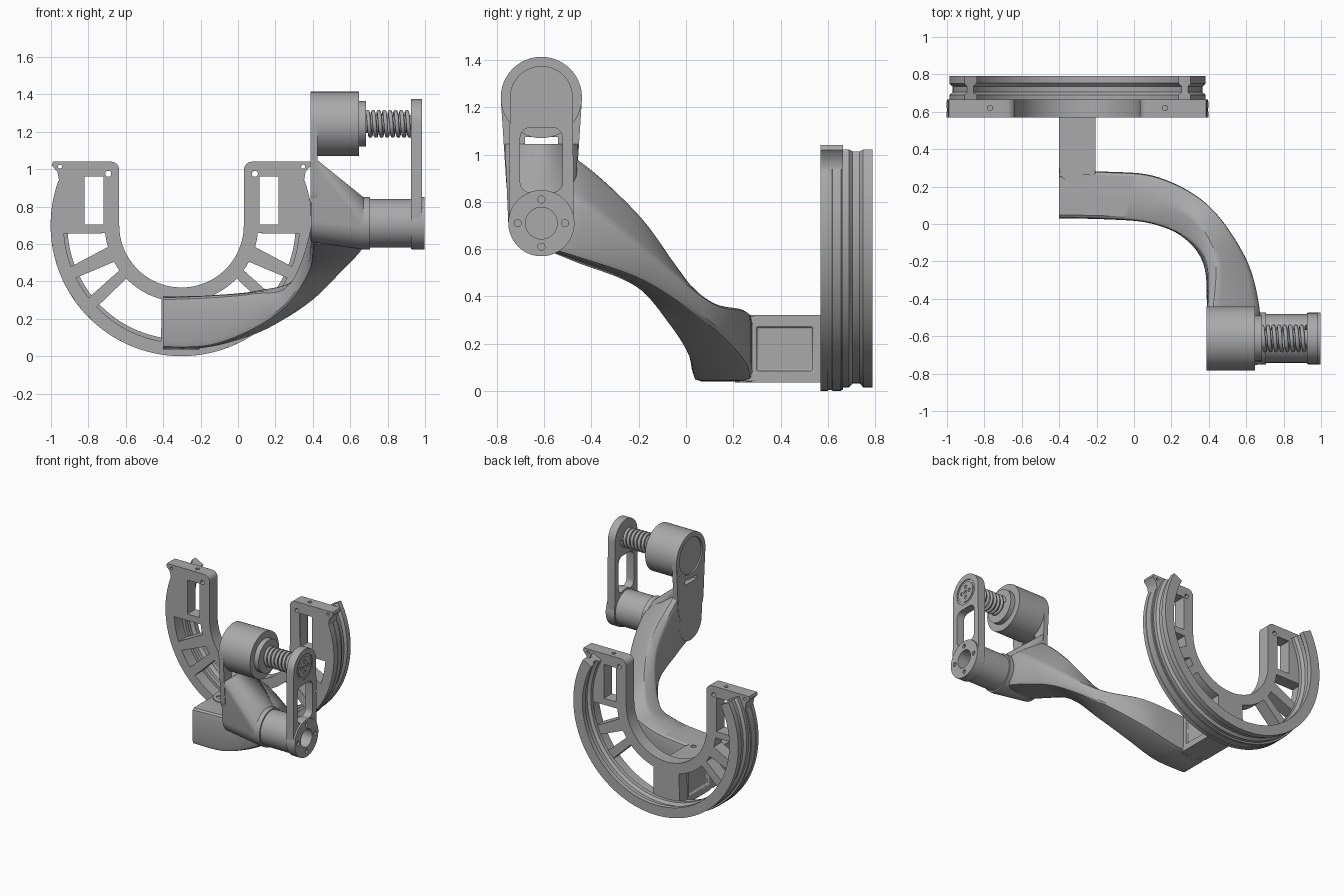
import bpy, bmesh
from math import sin, cos, pi, radians
from mathutils import Vector

cube = bpy.data.objects.get("Cube")
if cube:
    bpy.data.objects.remove(cube, do_unlink=True)

COLOUR = (0.4, 0.4, 0.4, 1)
grey = bpy.data.materials.new("machined grey")
grey.use_nodes = True
grey.diffuse_color = COLOUR
grey.node_tree.nodes["Principled BSDF"].inputs["Base Color"].default_value = COLOUR

RX, RZ = -0.302, 0.70                # ring centre
AY, TOP, LOW = -0.612, 1.242, 0.71   # joint axes: shared y, upper z, lower z
QUARTERS = [0, pi / 2, pi, 3 * pi / 2]

def smooth(ob):
    bpy.ops.object.select_all(action="DESELECT")
    ob.select_set(True)
    bpy.context.view_layer.objects.active = ob
    bpy.ops.object.shade_smooth_by_angle(angle=radians(32))

def finish(name, bm):
    bmesh.ops.remove_doubles(bm, verts=bm.verts, dist=1e-5)
    bmesh.ops.recalc_face_normals(bm, faces=bm.faces)
    me = bpy.data.meshes.new(name)
    bm.to_mesh(me)
    bm.free()
    me.materials.append(grey)
    ob = bpy.data.objects.new(name, me)
    bpy.context.collection.objects.link(ob)
    smooth(ob)
    return ob

def loft(name, rings):
    """Skin closed rings of points and cap both ends."""
    bm = bmesh.new()
    rows = [[bm.verts.new(p) for p in r] for r in rings]
    n = len(rows[0])
    for a, b in zip(rows, rows[1:]):
        for i in range(n):
            bm.faces.new((a[i], a[(i + 1) % n], b[(i + 1) % n], b[i]))
    bm.faces.new(rows[0])
    bm.faces.new(rows[-1])
    return finish(name, bm)

def slab(name, outline, y0, y1):
    """Extrude an xz outline along y."""
    return loft(name, [[(x, y, z) for x, z in outline] for y in (y0, y1)])

def box(name, x0, x1, y0, y1, z0, z1):
    return slab(name, [(x0, z0), (x1, z0), (x1, z1), (x0, z1)], y0, y1)

def circle(axis, c, r, n=48):
    u, v = [Vector([float(a == k) for a in "xyz"]) for k in "xyz" if k != axis]
    return [Vector(c) + r * (cos(2 * pi * i / n) * u + sin(2 * pi * i / n) * v) for i in range(n)]

def lathe_x(name, z, steps):
    """Turned part on a joint axis from (x, radius) steps."""
    return loft(name, [circle("x", (x, AY, z), r) for x, r in steps])

def rod(axis, c, r, length, n=24):
    d = Vector([length / 2 if a == axis else 0 for a in "xyz"])
    return loft("hole_cutter", [circle(axis, Vector(c) + s * d, r, n) for s in (-1, 1)])

def hull(name, points):
    bm = bmesh.new()
    for p in points:
        bm.verts.new(p)
    bmesh.ops.remove_doubles(bm, verts=bm.verts, dist=1e-5)
    bmesh.ops.convex_hull(bm, input=bm.verts)
    bmesh.ops.delete(bm, geom=[v for v in bm.verts if not v.link_faces], context="VERTS")
    bmesh.ops.dissolve_limit(bm, angle_limit=0.01, verts=bm.verts, edges=bm.edges)
    return finish(name, bm)

def cut(ob, *cutters):
    for c in cutters:
        m = ob.modifiers.new("cut", "BOOLEAN")
        m.object, m.operation, m.solver = c, "DIFFERENCE", "EXACT"
        smooth(ob)
        bpy.ops.object.modifier_apply(modifier=m.name)
        bpy.data.objects.remove(c, do_unlink=True)
    smooth(ob)

def soften(ob, width):
    m = ob.modifiers.new("edge", "BEVEL")
    m.width, m.segments, m.limit_method, m.angle_limit = width, 2, "ANGLE", radians(50)

def arc(r, a0, a1, n):
    """Ring points; angle runs from the ring's -x side downwards, in degrees."""
    steps = [radians(a0 + (a1 - a0) * i / n) for i in range(n + 1)]
    return [(RX - r * cos(a), RZ - r * sin(a)) for a in steps]

def mirror(pts):
    return [(2 * RX - x, z) for x, z in reversed(pts)]

# Horseshoe face plate with spoke windows, slots and screw holes
tab = [(-0.68 + 0.045 * sin(radians(a)), 0.995 + 0.045 * cos(radians(a))) for a in range(90, -1, -15)]
tab += [(-0.99, 1.04), (-0.995, 1.02), (-0.965, 0.985)]
plate = slab("horseshoe_plate", tab + arc(0.697, -20, 200, 80) + mirror(tab) + arc(0.333, 180, 0, 48), 0.57, 0.665)
for i0, i1, o0, o1 in [(6, 16.5, 4, 20.5), (28.5, 36, 26.5, 38), (44, 75, 44, 80)]:
    shape = arc(0.41, i0, i1, 10) + arc(0.63, o1, o0, 12)
    cut(plate, slab("cutter", shape, 0.5, 0.7), slab("cutter", mirror(shape), 0.5, 0.7))
for s in (-1, 1):
    x = RX + s * 0.467
    cut(plate, box("cutter", x - 0.051, x + 0.051, 0.5, 0.7, 0.705, 0.96),
        rod("y", (RX + s * 0.392, 0.6, 0.975), 0.016, 0.3),
        rod("y", (RX + s * 0.65, 0.6, 1.013), 0.011, 0.3),
        rod("z", (x, 0.62, 1.04), 0.014, 0.06))
soften(plate, 0.01)

# Grooved rail around the rim, as (radius, y) profiles
rail_front = [(0.70, 0.57), (0.70, 0.60), (0.69, 0.605), (0.69, 0.615), (0.70, 0.62), (0.70, 0.655),
              (0.69, 0.665), (0.61, 0.665), (0.635, 0.66), (0.635, 0.572)]
rail_back = [(0.685, 0.66), (0.685, 0.69), (0.668, 0.705), (0.668, 0.735), (0.685, 0.75), (0.685, 0.79),
             (0.61, 0.79), (0.61, 0.755), (0.63, 0.735), (0.63, 0.705), (0.61, 0.69), (0.61, 0.66)]
for name, profile, over in (("rail_front", rail_front, 20), ("rail_back", rail_back, 28)):
    lines = [[(x, y, z) for x, z in arc(r, -over, 180 + over, 96)] for r, y in profile]
    loft(name, list(zip(*lines)))

# Mounting bracket with recessed sides and screwed tongues
bracket = box("mount_bracket", -0.40, -0.205, 0.25, 0.66, 0.04, 0.316)
for x in (-0.40, -0.205):
    cut(bracket, box("cutter", x - 0.02, x + 0.02, 0.30, 0.535, 0.085, 0.27))
soften(bracket, 0.006)
for name, z0, z1, face in (("top_tongue", 0.30, 0.322, 0.322), ("bottom_tongue", 0.036, 0.06, 0.036)):
    pts = [p for z in (z0, z1) for p in circle("z", (-0.3025, 0.305, z), 0.0975)]
    pts += [(x, 0.57, z) for x in (-0.40, -0.205) for z in (z0, z1)]
    cut(hull(name, pts), *[rod("z", (x, 0.275, face), 0.02, 0.02) for x in (-0.35, -0.255)])

# Swept arm: five-cornered sections, corners rounded, blended along the path
sections = [[(x, y0, z0), (x, y0, z1), (x, 0.15, z1 + 0.003), (x, 0.28, z1), (x, 0.28, z0)]
            for x, y0, z0, z1 in ((-0.40, 0.03, 0.04, 0.312), (-0.15, 0.025, 0.05, 0.322))]
sections += [
    [(0.08, 0.005, 0.14), (0.08, 0.005, 0.34), (0.11, 0.13, 0.352), (0.13, 0.25, 0.345), (0.13, 0.25, 0.13)],
    [(0.26, -0.07, 0.27), (0.27, -0.07, 0.38), (0.32, 0.03, 0.43), (0.40, 0.10, 0.38), (0.38, 0.10, 0.28)],
    [(0.37, -0.22, 0.44), (0.385, -0.20, 0.68), (0.44, -0.19, 0.74), (0.60, -0.18, 0.60), (0.57, -0.17, 0.46)],
    [(0.39, -0.46, 0.54), (0.39, -0.46, 0.96), (0.43, -0.45, 0.975), (0.67, -0.44, 0.80), (0.67, -0.46, 0.56)],
    [(0.39, -0.60, 0.60), (0.39, -0.60, 1.0), (0.43, -0.60, 1.02), (0.66, -0.60, 0.80), (0.66, -0.60, 0.60)]]

def rounded(section):
    pts = [Vector(p) for p in section]
    out = []
    for i, p in enumerate(pts):
        p0, p1 = p.lerp(pts[i - 1], 0.15), p.lerp(pts[(i + 1) % len(pts)], 0.15)
        out += [p0, (p0 + p1 + 2 * p) / 4, p1]
    return out

def spline(a, b, c, d, t):
    return 0.5 * (2 * b + (c - a) * t + (2 * a - 5 * b + 4 * c - d) * t * t + (3 * b - a - 3 * c + d) * t ** 3)

keys = [rounded(s) for s in [sections[0]] + sections + [sections[-1]]]
rings = [[spline(*q, j / 8) for q in zip(*keys[k:k + 4])] for k in range(len(keys) - 3) for j in range(8)]
loft("swept_arm", rings + [keys[-1]])

# Joint yoke: upright plate and wedge carrying both axes
yoke_pts = [p for x in (0.388, 0.425) for z, r in ((TOP, 0.172), (0.9, 0.15)) for p in circle("x", (x, AY, z), r)]
cut(hull("yoke_plate", yoke_pts), box("cutter", 0.3, 0.5, AY - 0.07, AY + 0.07, 1.045, 1.075),
    rod("x", (0.388, AY, TOP), 0.135, 0.02, 48))
wedge_pts = circle("x", (0.67, AY, LOW), 0.14) + circle("x", (0.39, AY, 0.74), 0.13)
hull("yoke_wedge", wedge_pts + [(x, AY + s * 0.155, 1.044) for s in (-1, 1) for x in (0.39, 0.43)])

# Upper housing, collar, spindles and coil spring
lathe_x("upper_housing", TOP, [(0.398, 0.135), (0.387, 0.135), (0.387, 0.172), (0.648, 0.172),
                               (0.648, 0.122), (0.685, 0.122)])
lathe_x("inner_spindle", TOP, [(0.68, 0.048), (0.79, 0.048)])
lathe_x("outer_spindle", TOP, [(0.825, 0.048), (0.94, 0.048)])
coil = [(0.685 + 0.0012 * i, AY + 0.064 * cos(pi * i / 12.5), TOP + 0.064 * sin(pi * i / 12.5)) for i in range(201)]
curve = bpy.data.curves.new("coil_spring", "CURVE")
curve.dimensions, curve.bevel_depth, curve.bevel_resolution = "3D", 0.011, 2
line = curve.splines.new("POLY")
line.points.add(len(coil) - 1)
for p, co in zip(line.points, coil):
    p.co = (*co, 1)
curve.materials.append(grey)
bpy.context.collection.objects.link(bpy.data.objects.new("coil_spring", curve))

# Lower pivot barrel
barrel = lathe_x("lower_barrel", LOW, [(0.66, 0.14), (0.705, 0.14), (0.705, 0.13), (0.93, 0.13),
                                       (0.93, 0.14), (0.998, 0.14)])
cut(barrel, rod("x", (1.0, AY, LOW), 0.067, 0.3, 40),
    *[rod("x", (1.0, AY + 0.1 * cos(a), LOW + 0.1 * sin(a)), 0.015, 0.04) for a in QUARTERS])

# Slotted link joining the two axes, with a drilled hub
link_pts = [p for x in (0.925, 0.985) for z, r in ((TOP, 0.133), (LOW, 0.137)) for p in circle("x", (x, AY, z), r)]
opening = hull("cutter", [p for x in (0.85, 1.05) for z in (0.885, 1.07) for y in (-0.045, 0.045)
                          for p in circle("x", (x, AY + y, z), 0.045, 24)])
cut(hull("slotted_link", link_pts), opening, rod("x", (0.985, AY, LOW), 0.067, 0.3, 40),
    rod("x", (0.985, AY, TOP), 0.093, 0.012, 48))
hub = lathe_x("link_hub", TOP, [(0.94, 0.076), (0.985, 0.076)])
cut(hub, rod("x", (0.985, AY, TOP), 0.013, 0.03),
    *[rod("x", (0.985, AY + 0.04 * cos(a), TOP + 0.04 * sin(a)), 0.013, 0.03) for a in QUARTERS])
